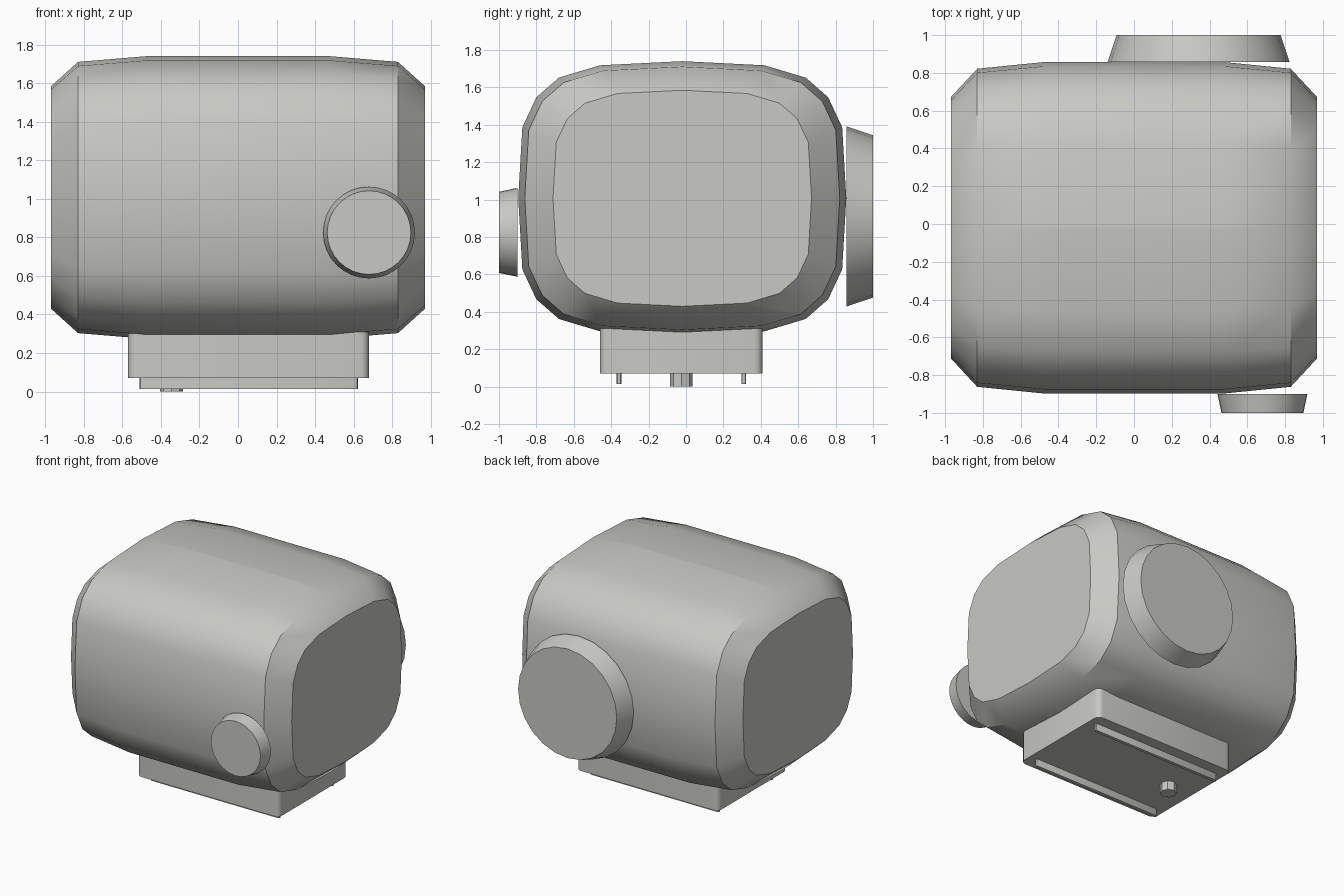
import bpy, bmesh, math
from mathutils import Matrix

if "Cube" in bpy.data.objects:
    bpy.data.objects.remove(bpy.data.objects["Cube"])

grey = bpy.data.materials.new("warm grey")
grey.diffuse_color = (0.58, 0.58, 0.55, 1)
grey.use_nodes = True
grey.node_tree.nodes["Principled BSDF"].inputs["Base Color"].default_value = grey.diffuse_color


def finish(name, bm, angle=30):
    """Turn a bmesh into a named object, smooth except at sharp edges."""
    bmesh.ops.recalc_face_normals(bm, faces=bm.faces)
    mesh = bpy.data.meshes.new(name)
    bm.to_mesh(mesh)
    bm.free()
    obj = bpy.data.objects.new(name, mesh)
    bpy.context.collection.objects.link(obj)
    mesh.materials.append(grey)
    bpy.ops.object.select_all(action='DESELECT')
    obj.select_set(True)
    bpy.context.view_layer.objects.active = obj
    bpy.ops.object.shade_smooth_by_angle(angle=math.radians(angle))
    return obj


def loft(rings):
    """Skin closed rings of points and cap both ends."""
    bm = bmesh.new()
    loops = [[bm.verts.new(p) for p in ring] for ring in rings]
    n = len(loops[0])
    for a, b in zip(loops, loops[1:]):
        for i in range(n):
            j = (i + 1) % n
            bm.faces.new((a[i], a[j], b[j], b[i]))
    bm.faces.new(loops[0])
    bm.faces.new(loops[-1])
    return bm


def knob(name, x, z, y_wide, r_wide, y_end, r_end, segments):
    """Tapered disc with its axis along y."""
    rings = [[(x + r * math.cos(2 * math.pi * i / segments), y,
               z + r * math.sin(2 * math.pi * i / segments)) for i in range(segments)]
             for y, r in ((y_wide, r_wide), (y_end, r_end))]
    return finish(name, loft(rings))


def rounded_block(name, x0, x1, y0, y1, z0, z1, radius, steps):
    """Upright block with rounded vertical corners."""
    corners = ((x1, y1, -1, -1), (x0, y1, 1, -1), (x0, y0, 1, 1), (x1, y0, -1, 1))
    outline = []
    for k, (cx, cy, sx, sy) in enumerate(corners):
        for i in range(steps + 1):
            a = math.pi / 2 * (k + i / steps)
            outline.append((cx + sx * radius + radius * math.cos(a),
                            cy + sy * radius + radius * math.sin(a)))
    return finish(name, loft([[(x, y, z) for x, y in outline] for z in (z0, z1)]))


# Body: rounded-square section, tapered along x
CY, CZ = -0.02, 1.007
quarter = [(0, .733), (.44, .711), (.66, .645), (.78, .54), (.855, .38), (.877, 0)]
right = quarter + [(y, -z) for y, z in quarter[-2::-1]]
section = right + [(-y, z) for y, z in right[-2:0:-1]]
stations = [(-.97, .788), (-.83, .96), (-.48, 1), (.48, 1), (.83, .96), (.97, .788)]
bm = loft([[(x, CY + y * s, CZ + z * s) for y, z in section] for x, s in stations])
# Lengthwise seams along the top and bottom
seam = [e for e in bm.edges
        if all(abs(v.co.y - CY) < 1e-4 and abs(v.co.x) < .9 for v in e.verts)]
bmesh.ops.recalc_face_normals(bm, faces=bm.faces)
bmesh.ops.split_edges(bm, edges=seam)
finish("body", bm, 39)

# Side knobs
knob("front_knob", .68, .825, -.90, .238, -1.0, .217, 32)
knob("back_knob", .342, .91, .857, .482, 1.0, .434, 24)

# Foot plate with two runners and a locating peg
rounded_block("base", -.57, .68, -.46, .41, .07, .31, .045, 4)
for name, y in (("front_runner", -.358), ("back_runner", .308)):
    rounded_block(name, -.51, .622, y - .0125, y + .0125, .013, .08, .012, 2)
bm = bmesh.new()
bmesh.ops.create_cone(bm, cap_ends=True, segments=8, radius1=.06, radius2=.06, depth=.08,
                      matrix=Matrix.Translation((-.345, -.025, .04)))
finish("peg", bm)
